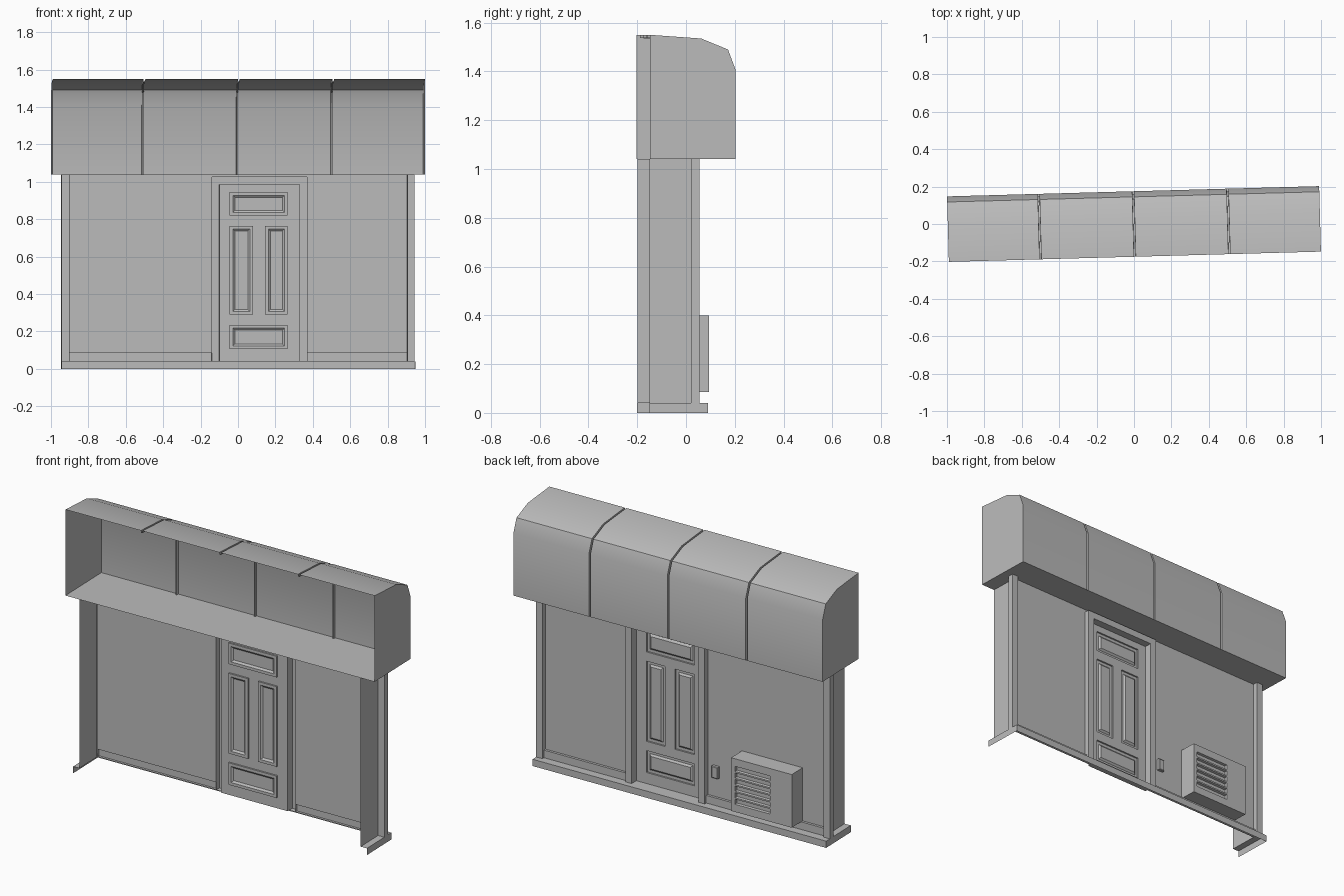
import bpy, bmesh
from mathutils import Vector

cube = bpy.data.objects.get("Cube")
if cube:
    bpy.data.objects.remove(cube, do_unlink=True)

grey = bpy.data.materials.new("plain_grey")
grey.use_nodes = True
grey.diffuse_color = (0.5, 0.5, 0.5, 1)
grey.node_tree.nodes["Principled BSDF"].inputs["Base Color"].default_value = (0.5, 0.5, 0.5, 1)

TURN = 0.0275            # the whole front stands slightly turned
FRONT, TOP, FOOT = -0.175, 1.04, 0.04
SIDE, POST = 0.905, 0.945


def finish(name, bm, out=(0, 1, 0.1)):
    """Orient the open shell towards 'out' and make it an object."""
    bmesh.ops.remove_doubles(bm, verts=bm.verts, dist=0.0001)
    bmesh.ops.recalc_face_normals(bm, faces=bm.faces)
    bm.normal_update()
    if sum(f.normal.dot(Vector(out)) * f.calc_area() for f in bm.faces) < 0:
        bmesh.ops.reverse_faces(bm, faces=bm.faces)
    mesh = bpy.data.meshes.new(name)
    bm.to_mesh(mesh)
    bm.free()
    mesh.materials.append(grey)
    obj = bpy.data.objects.new(name, mesh)
    obj.rotation_euler.z = TURN
    bpy.context.collection.objects.link(obj)
    return obj


def add_rows(bm, rows, closed=False):
    """Bridge successive rows of points with quads."""
    grid = [[bm.verts.new(p) for p in row] for row in rows]
    for a, b in zip(grid, grid[1:]):
        n = len(a)
        for i in range(n if closed else n - 1):
            j = (i + 1) % n
            bm.faces.new((a[i], a[j], b[j], b[i]))
    return grid


def loft(name, rows, out=(0, 1, 0.1)):
    bm = bmesh.new()
    add_rows(bm, rows)
    return finish(name, bm, out)


def upright(name, path, z0, z1, out=(0, 1, 0.1)):
    return loft(name, [[(x, y, z) for x, y in path] for z in (z0, z1)], out)


def rect(r, y, inset=0):
    x0, x1, z0, z1 = r
    x0, x1, z0, z1 = x0 + inset, x1 - inset, z0 + inset, z1 - inset
    return [(x0, y, z0), (x1, y, z0), (x1, y, z1), (x0, y, z1)]


def panelled(bm, area, holes, y, steps):
    """Flat face with recessed panels; steps are (inset, depth) pairs."""
    xs = sorted({v for r in holes + [area] for v in r[:2]})
    zs = sorted({v for r in holes + [area] for v in r[2:]})
    for x0, x1 in zip(xs, xs[1:]):
        for z0, z1 in zip(zs, zs[1:]):
            cx, cz = (x0 + x1) / 2, (z0 + z1) / 2
            if not any(h[0] < cx < h[1] and h[2] < cz < h[3] for h in holes):
                bm.faces.new([bm.verts.new(p) for p in rect((x0, x1, z0, z1), y)])
    for h in holes:
        rings = [rect(h, y)] + [rect(h, y - d, i) for i, d in steps]
        bm.faces.new(add_rows(bm, rings, True)[-1])


# Awning cover with three narrow grooves
END = 0.995
profile = [(FRONT, 1.55), (0.035, 1.535), (0.145, 1.49), (0.175, 1.41), (0.175, TOP)]
sunk = [(FRONT + (y - FRONT) * 0.96, TOP + (z - TOP) * 0.975) for y, z in profile]
stations = [(-END, profile)]
for gx in (-0.505, 0, 0.505):
    stations += [(gx - 0.005, profile), (gx - 0.004, sunk), (gx + 0.004, sunk), (gx + 0.005, profile)]
stations.append((END, profile))
cover = loft("awning_cover", [[(x, y, z) for y, z in p] for x, p in stations], (0, 1, 1))
bpy.ops.object.select_all(action='DESELECT')
cover.select_set(True)
bpy.context.view_layer.objects.active = cover
bpy.ops.object.shade_smooth_by_angle(angle=0.7)

# Awning ends and floor
for side, label in ((1, "left"), (-1, "right")):
    bm = bmesh.new()
    bm.faces.new([bm.verts.new((side * END, y, z)) for y, z in profile + [(FRONT, TOP)]])
    finish("awning_end_" + label, bm, (side, 0, 0))
loft("awning_floor", [[(x, FRONT, TOP), (x, 0.175, TOP)] for x in (-END, END)], (0, 0, -1))

# Side walls with corner posts
for side, label in ((1, "left"), (-1, "right")):
    path = [(SIDE, FRONT), (SIDE, -0.005), (POST, -0.005), (POST, 0.03), (SIDE, 0.03), (SIDE, 0)]
    upright("side_wall_" + label, [(side * x, y) for x, y in path], FOOT, TOP, (side, 0.1, 0))

# Back wall with bottom rails, on both sides of the door
D0, D1, DTOP, FRAME, DOOR_Y = -0.14, 0.37, 1.025, 0.04, -0.015
for x0, x1, label in ((-SIDE, D0, "right"), (D1, SIDE, "left")):
    section = [(0.015, FOOT), (0.015, 0.085), (0, 0.085), (0, TOP)]
    loft("wall_panel_" + label, [[(x, y, z) for y, z in section] for x in (x0, x1)])
upright("wall_over_door", [(D0, 0), (D1, 0)], DTOP, TOP)

# Door frame


def arch(inset, y):
    a, b, t = D0 + inset, D1 - inset, DTOP - inset
    return [(a, y, FOOT), (a, y, t), (b, y, t), (b, y, FOOT)]


loft("door_frame", [arch(0, 0), arch(0, 0.03), arch(FRAME, 0.03), arch(FRAME, DOOR_Y)])

# Door with four raised panels
bm = bmesh.new()
panels = [(-0.045, 0.265, 0.105, 0.235), (-0.045, 0.08, 0.29, 0.765),
          (0.145, 0.265, 0.29, 0.765), (-0.045, 0.265, 0.82, 0.945)]
panelled(bm, (D0 + FRAME, D1 - FRAME, FOOT, DTOP - FRAME), panels, DOOR_Y,
         [(0, 0.01), (0.017, 0.01), (0.028, 0.001)])
finish("door", bm)
loft("door_sill", [[(x, DOOR_Y, FOOT), (x, 0.03, FOOT)] for x in (D0 + FRAME, D1 - FRAME)], (0, 0, 1))

# Plinth running round three sides


def footprint(x, y, z):
    return [(-x, FRONT, z), (-x, y, z), (x, y, z), (x, FRONT, z)]


loft("plinth", [footprint(SIDE, 0, FOOT), footprint(POST, 0.065, FOOT), footprint(POST, 0.065, 0)])

# Vent unit with louvre slots
bm = bmesh.new()
body = (-0.75, -0.36, 0.085, 0.4)
slots = [(-0.61, -0.385, 0.13 + i * 0.039, 0.16 + i * 0.039) for i in range(6)]
add_rows(bm, [rect(body, 0), rect(body, 0.105)], True)
panelled(bm, body, slots, 0.105, [(0.003, 0.014)])
finish("vent_unit", bm)

# Small switch box beside the door
bm = bmesh.new()
box = (-0.215, -0.175, 0.2, 0.27)
rings = add_rows(bm, [rect(box, 0), rect(box, 0.015), rect(box, 0.018, 0.004)], True)
bm.faces.new(rings[-1])
finish("switch_box", bm)
